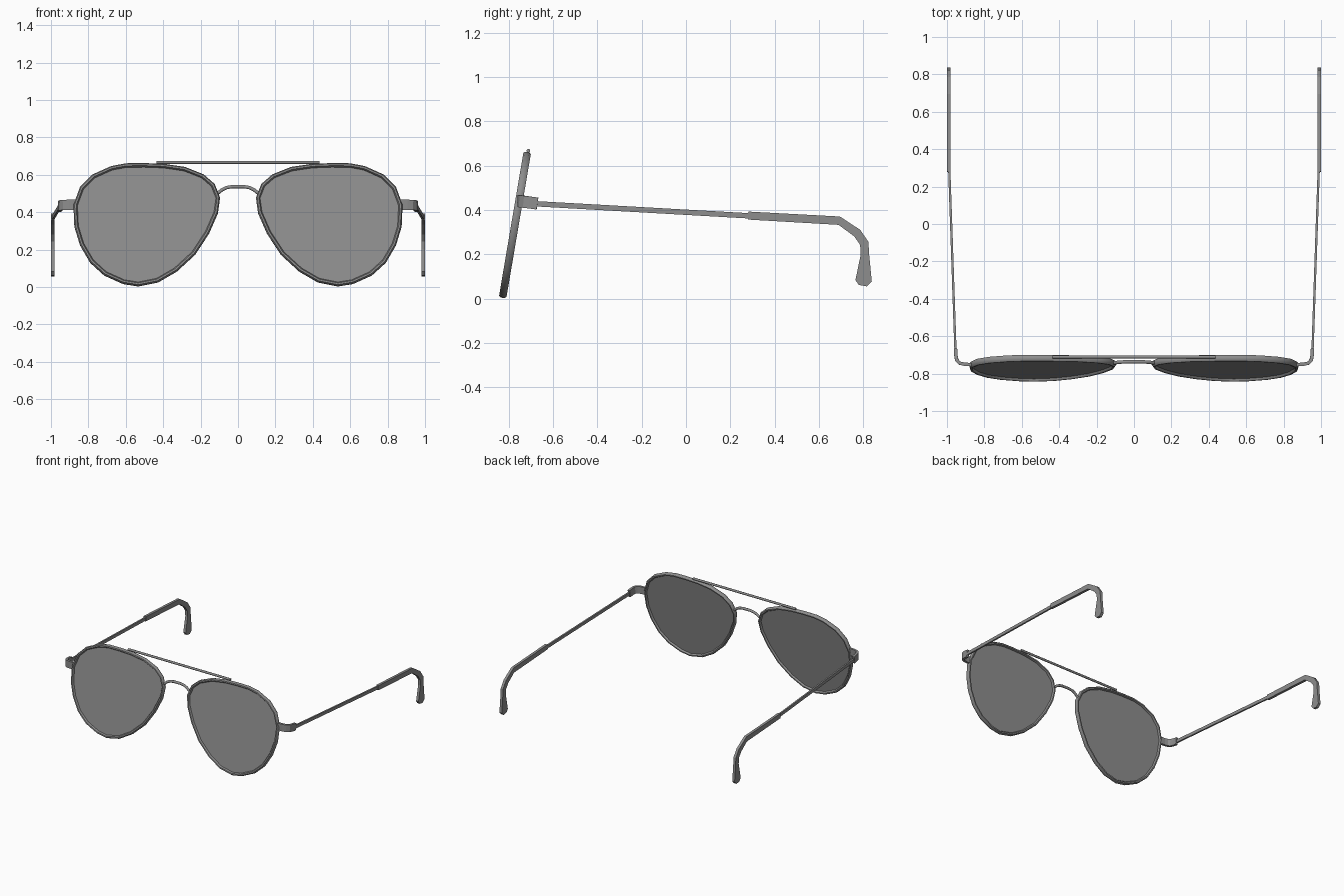
import bpy, bmesh, math
from mathutils import Vector

if "Cube" in bpy.data.objects:
    bpy.data.objects.remove(bpy.data.objects["Cube"])

grey = bpy.data.materials.new("mid_grey")
grey.use_nodes = True
colour = (0.27, 0.27, 0.27, 1)
grey.diffuse_color = colour
grey.node_tree.nodes["Principled BSDF"].inputs["Base Color"].default_value = colour


def finish(name, bm, mirror=True):
    bmesh.ops.recalc_face_normals(bm, faces=bm.faces)
    mesh = bpy.data.meshes.new(name)
    bm.to_mesh(mesh)
    bm.free()
    mesh.materials.append(grey)
    ob = bpy.data.objects.new(name, mesh)
    bpy.context.collection.objects.link(ob)
    if mirror:
        ob.modifiers.new("Mirror", "MIRROR").use_mirror_merge = False
    return ob


def sweep(name, path, ref, a, b, sides=4, closed=False, mirror=True):
    """Sweep a section along path: half size a along ref, b across it."""
    bm = bmesh.new()
    pts = [Vector(p) for p in path]
    n = len(pts)
    b = b if isinstance(b, list) else [b] * n
    grow = 1 / math.cos(math.pi / sides)
    rings = []
    for i, p in enumerate(pts):
        before = pts[(i - 1) % n] if closed or i else p
        after = pts[(i + 1) % n] if closed or i < n - 1 else p
        t = (after - before).normalized()
        u = Vector(ref)
        u = (u - t * u.dot(t)).normalized()
        v = t.cross(u)
        ring = []
        for k in range(sides):
            ang = math.tau * (k + 0.5) / sides
            ring.append(bm.verts.new(p + u * a * grow * math.cos(ang)
                                     + v * b[i] * grow * math.sin(ang)))
        rings.append(ring)
    for i in range(n if closed else n - 1):
        r, s = rings[i], rings[(i + 1) % n]
        for k in range(sides):
            m = (k + 1) % sides
            bm.faces.new((r[k], r[m], s[m], s[k]))
    if not closed:
        bm.faces.new(rings[0])
        bm.faces.new(rings[-1])
    return finish(name, bm, mirror)


def front_y(z):
    return -0.828 + 0.17 * z


# Teardrop outline of one lens, on the leaning front plane
outline = [(.60, .66), (.68, .645), (.78, .60), (.845, .535), (.88, .44),
           (.875, .325), (.845, .225), (.79, .13), (.715, .062), (.615, .017),
           (.535, .004), (.43, .025), (.33, .083), (.23, .175), (.155, .29),
           (.107, .40), (.096, .48), (.123, .55), (.18, .60), (.28, .64),
           (.395, .657), (.50, .661)]
facing = Vector((0, -1, .17)).normalized()
centre = []
for x, z in outline:
    x, z = .49 + (x - .49) * .972, .34 + (z - .34) * .968
    centre.append(Vector((x, front_y(z), z)))

# Rims
rim = sweep("lens_rims", centre, facing, .017, .011, sides=8, closed=True)

# Lenses: thin flat plates
bm = bmesh.new()
front = [bm.verts.new(p + facing * .004) for p in centre]
back = [bm.verts.new(p - facing * .004) for p in centre]
bm.faces.new(front)
bm.faces.new(back[::-1])
for i in range(len(front)):
    j = (i + 1) % len(front)
    bm.faces.new((front[i], front[j], back[j], back[i]))
finish("lenses", bm)

# Straight brow bar and arched nose bridge
brow = sweep("brow_bar", [(-.435, -.711, .667), (.435, -.711, .667)],
             (0, 0, 1), .008, .008, sides=8, mirror=False)
arch = [(.11, .50), (.085, .52), (.06, .532), (.03, .537)]
arch = [(-x, z) for x, z in arch] + [(x, z) for x, z in arch[::-1]]
bridge = sweep("nose_bridge", [(x, front_y(z), z) for x, z in arch],
               (0, 1, 0), .009, .009, sides=8, mirror=False)

# Curved hinge straps wrapping from the rims to the temples
sweep("hinges", [(.865, -.752, .440), (.905, -.750, .440), (.932, -.744, .439),
                 (.947, -.729, .437), (.952, -.705, .434), (.954, -.67, .429)],
      (0, 0, 1), .027, .009)

# Slim temple arms
sweep("temple_arms", [(.954, -.69, .429), (.988, .30, .373)], (1, 0, 0), .006, .012)

# Temple tips: sleeves that bend down behind the ear and flare
sweep("temple_tips", [(.99, .28, .375), (.99, .691, .352), (.99, .772, .296),
                      (.99, .804, .25), (.99, .807, .199), (.99, .801, .081),
                      (.99, .797, .059)],
      (1, 0, 0), .01, [.018, .019, .020, .020, .019, .037, .018])

# Smooth shading on the round tubes only
bpy.ops.object.select_all(action="DESELECT")
for ob in (rim, brow, bridge):
    ob.select_set(True)
bpy.context.view_layer.objects.active = rim
bpy.ops.object.shade_smooth_by_angle(angle=math.radians(50))
